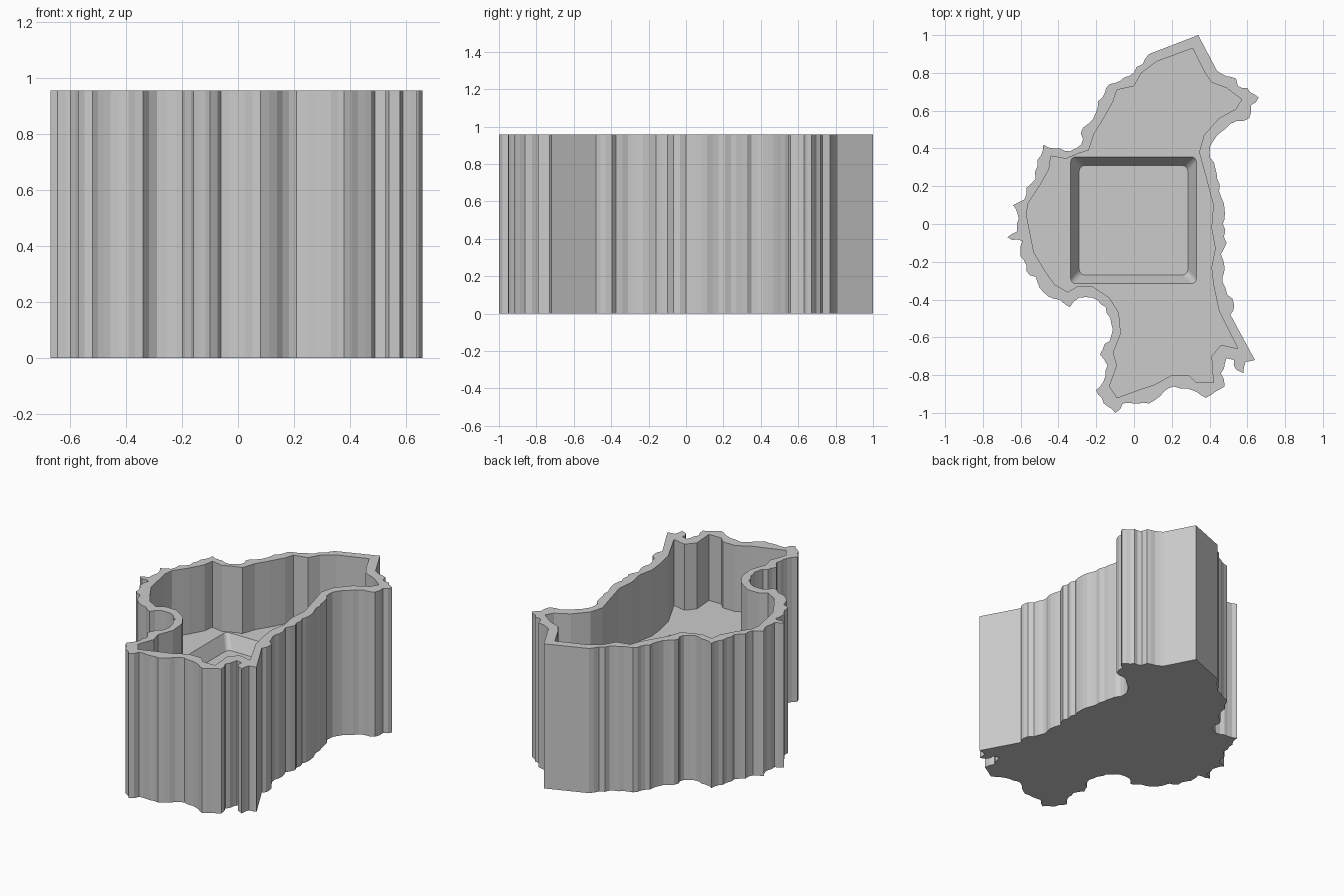
import bpy
import bmesh
import math
import random
from mathutils import Vector

if "Cube" in bpy.data.objects:
    bpy.data.objects.remove(bpy.data.objects["Cube"])

random.seed(4)
HEIGHT, FLOOR, POCKET_DEPTH = 0.957, 0.52, 0.09

# Outer outline of the tray, clockwise from the back tip
OUTER = [
    (.34, 1), (.44, .81), (.54, .77), (.55, .73), (.60, .72), (.66, .67), (.62, .63),
    (.61, .56), (.51, .53), (.42, .44), (.40, .38), (.44, .24), (.48, .08), (.47, 0),
    (.49, -.10), (.46, -.16), (.48, -.23), (.47, -.31), (.53, -.43), (.51, -.48),
    (.64, -.72), (.59, -.73), (.58, -.79), (.54, -.77), (.53, -.72), (.49, -.71),
    (.46, -.79), (.48, -.86), (.38, -.92), (.28, -.87), (.21, -.86), (.14, -.91),
    (.08, -.95), (-.06, -.95), (-.10, -1), (-.16, -.95), (-.20, -.88), (-.16, -.83),
    (-.14, -.75), (-.18, -.69), (-.12, -.59), (-.12, -.53), (-.15, -.44), (-.22, -.39),
    (-.29, -.39), (-.34, -.44), (-.48, -.36), (-.52, -.28), (-.57, -.25), (-.60, -.14),
    (-.59, -.09), (-.67, -.07), (-.62, -.04), (-.61, .03), (-.64, .10), (-.58, .13),
    (-.57, .19), (-.52, .24), (-.51, .34), (-.48, .42), (-.42, .40), (-.34, .385),
    (-.28, .42), (-.27, .51), (-.22, .55), (-.19, .65), (-.13, .74), (0, .80), (.08, .90),
]

# Smoother outline of the cavity
INNER = [
    (.31, .93), (.37, .81), (.41, .75), (.49, .72), (.57, .66), (.54, .61), (.45, .56),
    (.37, .47), (.345, .38), (.38, .25), (.42, .10), (.41, -.02), (.43, -.13),
    (.41, -.23), (.42, -.32), (.45, -.46), (.50, -.56), (.55, -.66), (.46, -.64),
    (.41, -.70), (.42, -.84), (.33, -.84), (.29, -.80), (.20, -.80), (.11, -.85),
    (.02, -.88), (-.09, -.92), (-.13, -.86), (-.09, -.75), (-.11, -.68), (-.07, -.58),
    (-.08, -.47), (-.13, -.39), (-.22, -.33), (-.30, -.33), (-.35, -.36), (-.42, -.32),
    (-.47, -.25), (-.53, -.15), (-.55, -.05), (-.57, .05), (-.56, .11), (-.50, .20),
    (-.45, .29), (-.44, .36), (-.36, .345), (-.29, .375), (-.24, .39), (-.21, .48),
    (-.16, .56), (-.11, .65), (-.09, .71), (0, .73), (.04, .80), (.12, .86),
]


def roughen(points, step=0.03, amount=0.009):
    """Break the short edges into jagged steps; long edges stay straight."""
    out = []
    for i, p in enumerate(points):
        a, b = Vector(p), Vector(points[(i + 1) % len(points)])
        d = b - a
        out.append(a)
        if d.length < 0.17:
            n = max(1, round(d.length / step))
            side = Vector((-d.y, d.x)).normalized()
            for k in range(1, n):
                out.append(a + d * (k / n) + side * random.uniform(-amount, amount))
    return out


def rounded_rect(x0, x1, y0, y1, r, steps=4):
    pts = []
    corners = ((x1 - r, y1 - r), (x0 + r, y1 - r), (x0 + r, y0 + r), (x1 - r, y0 + r))
    for q, (cx, cy) in enumerate(corners):
        for k in range(steps + 1):
            t = math.pi / 2 * (q + k / steps)
            pts.append((cx + r * math.cos(t), cy + r * math.sin(t)))
    return pts


def loop(bm, points, z):
    """Closed ring of edges at height z."""
    vs = [bm.verts.new((p[0], p[1], z)) for p in points]
    return vs, [bm.edges.new((vs[i - 1], vs[i])) for i in range(len(vs))]


def wall(bm, low, high):
    for i in range(len(low)):
        bm.faces.new((low[i - 1], low[i], high[i], high[i - 1]))


def fill(bm, *edge_loops):
    bmesh.ops.triangle_fill(bm, edges=[e for l in edge_loops for e in l],
                            use_beauty=True, normal=(0, 0, 1))


bm = bmesh.new()
outline = roughen(OUTER)
base_v, base_e = loop(bm, outline, 0)
top_v, top_e = loop(bm, outline, HEIGHT)
lip_v, lip_e = loop(bm, INNER, HEIGHT)
floor_v, floor_e = loop(bm, INNER, FLOOR)
rim_v, rim_e = loop(bm, rounded_rect(-.335, .33, -.315, .355, .025), FLOOR)
pit_v, pit_e = loop(bm, rounded_rect(-.29, .285, -.27, .31, .03), FLOOR - POCKET_DEPTH)

# Horizontal surfaces: underside, top lip, cavity floor, pocket floor
fill(bm, base_e)
fill(bm, top_e, lip_e)
fill(bm, floor_e, rim_e)
fill(bm, pit_e)
# Outer wall, cavity wall, sloped pocket wall
wall(bm, base_v, top_v)
wall(bm, floor_v, lip_v)
wall(bm, pit_v, rim_v)
bmesh.ops.recalc_face_normals(bm, faces=bm.faces[:])

mesh = bpy.data.meshes.new("tray")
bm.to_mesh(mesh)
bm.free()
grey = bpy.data.materials.new("light grey")
grey.diffuse_color = (0.6, 0.6, 0.6, 1)
grey.use_nodes = True
grey.node_tree.nodes["Principled BSDF"].inputs["Base Color"].default_value = grey.diffuse_color
mesh.materials.append(grey)
tray = bpy.data.objects.new("tray", mesh)
bpy.context.collection.objects.link(tray)
